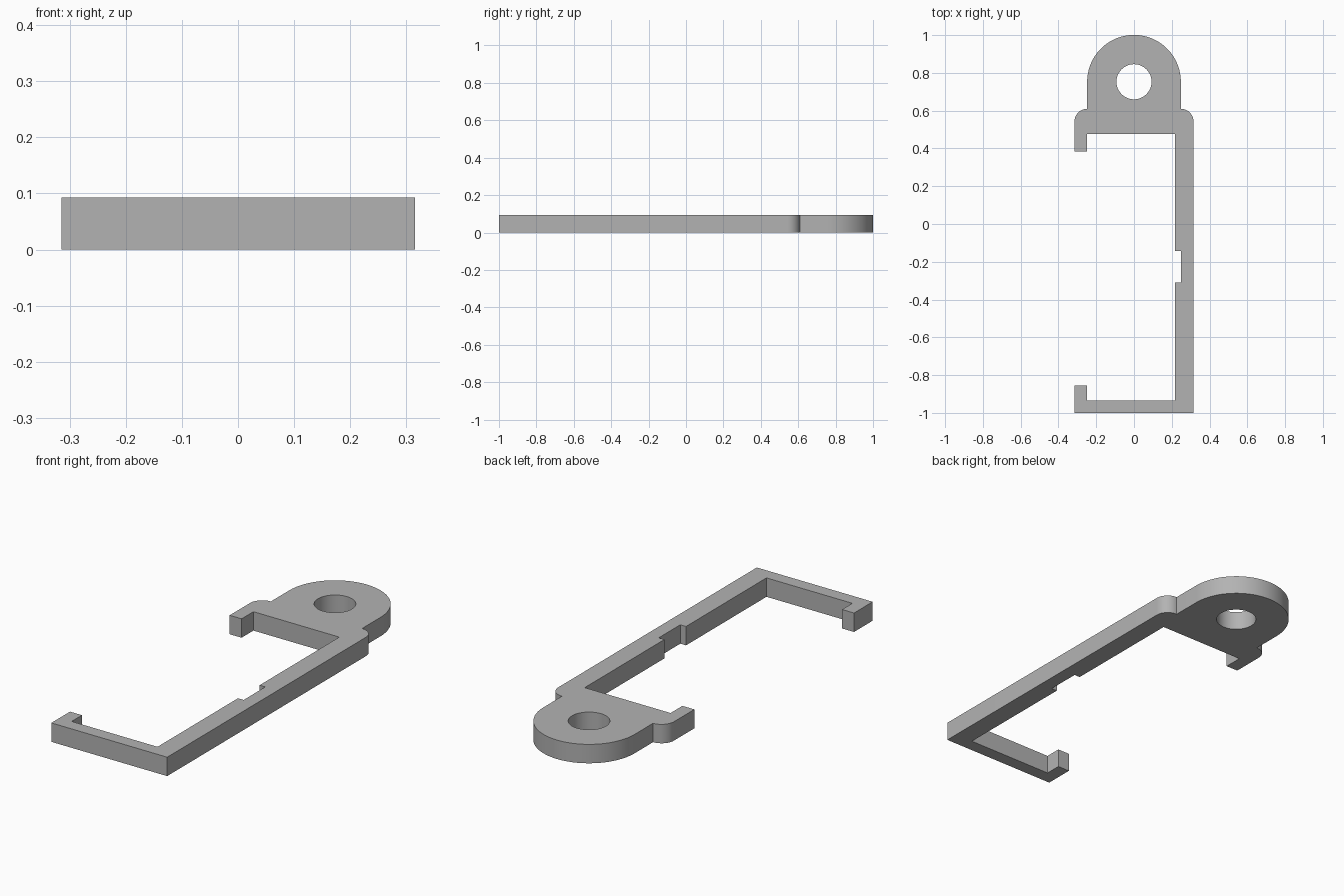
import bpy, bmesh
from math import sin, cos, radians

cube = bpy.data.objects.get("Cube")
if cube:
    bpy.data.objects.remove(cube, do_unlink=True)

THICK = 0.093
HALF = 0.315      # half width of the frame
RING = 0.248      # outer radius of the hanging eye
HOLE = 0.093
EYE_Y = 0.753
SHOULDER = 0.61   # where the eye meets the frame
FILLET = HALF - RING


def arc(cx, cy, r, start, end, steps):
    """Points along an arc, angles in degrees."""
    angles = [radians(start + (end - start) * i / steps) for i in range(steps + 1)]
    return [(cx + r * cos(a), cy + r * sin(a)) for a in angles]


# Outline, counter-clockwise from the front right corner
outline = [(-HALF, -1), (HALF, -1)]
outline += arc(RING, SHOULDER - FILLET, FILLET, 0, 90, 12)
outline += arc(0, EYE_Y, RING, 0, 180, 48)
outline += arc(-RING, SHOULDER - FILLET, FILLET, 90, 180, 12)
# upper hook and inner edge of the top bar
outline += [(-HALF, 0.385), (-0.25, 0.385), (-0.25, 0.477), (0.217, 0.477)]
# notch in the long arm
outline += [(0.217, -0.142), (0.248, -0.142), (0.248, -0.31), (0.217, -0.31)]
# bottom bar and lower hook
outline += [(0.217, -0.935), (-0.25, -0.935), (-0.25, -0.855), (-HALF, -0.855)]
hole = arc(0, EYE_Y, HOLE, 0, 360, 48)[:-1]

# Fill the flat profile with its hole, then extrude it
bm = bmesh.new()
edges = []
for loop in (outline, hole):
    verts = [bm.verts.new((x, y, 0)) for x, y in loop]
    edges += [bm.edges.new((a, b)) for a, b in zip(verts, verts[1:] + verts[:1])]
bmesh.ops.triangle_fill(bm, edges=edges, use_beauty=True, normal=(0, 0, 1))
result = bmesh.ops.extrude_face_region(bm, geom=bm.faces[:], use_keep_orig=True)
top = [v for v in result["geom"] if isinstance(v, bmesh.types.BMVert)]
bmesh.ops.translate(bm, verts=top, vec=(0, 0, THICK))
bmesh.ops.recalc_face_normals(bm, faces=bm.faces[:])
mesh = bpy.data.meshes.new("hook_frame")
bm.to_mesh(mesh)
bm.free()

# Plain grey material
grey = bpy.data.materials.new("plain grey")
grey.use_nodes = True
colour = (0.45, 0.45, 0.45, 1)
grey.diffuse_color = colour
grey.node_tree.nodes["Principled BSDF"].inputs["Base Color"].default_value = colour
mesh.materials.append(grey)

frame = bpy.data.objects.new("hook_frame", mesh)
bpy.context.collection.objects.link(frame)
bpy.ops.object.select_all(action="DESELECT")
frame.select_set(True)
bpy.context.view_layer.objects.active = frame
bpy.ops.object.shade_smooth_by_angle(angle=radians(30))
